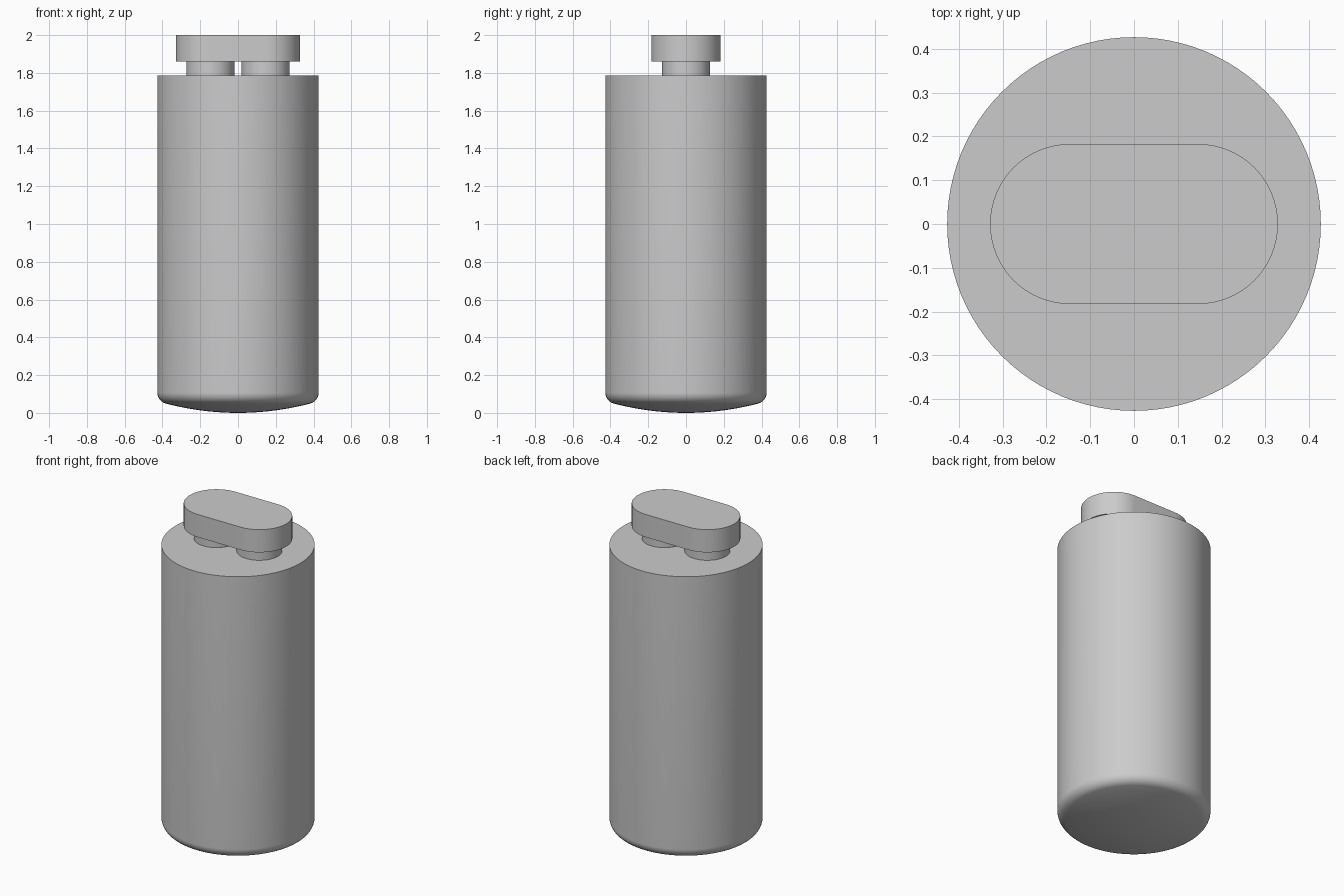
import bpy, bmesh
from math import sin, cos, pi, radians, sqrt

cube = bpy.data.objects.get("Cube")
if cube:
    bpy.data.objects.remove(cube, do_unlink=True)

grey = bpy.data.materials.new("plain_grey")
grey.use_nodes = True
grey.diffuse_color = (0.6, 0.6, 0.6, 1)
grey.node_tree.nodes["Principled BSDF"].inputs["Base Color"].default_value = (0.6, 0.6, 0.6, 1)

BODY_R, BODY_TOP = 0.427, 1.785
POST_X, POST_R = 0.146, 0.127
CAP_R, CAP_BOTTOM, CAP_TOP = 0.183, 1.86, 2.0


def finish(name, bm):
    bmesh.ops.recalc_face_normals(bm, faces=bm.faces)
    mesh = bpy.data.meshes.new(name)
    bm.to_mesh(mesh)
    bm.free()
    mesh.materials.append(grey)
    obj = bpy.data.objects.new(name, mesh)
    bpy.context.collection.objects.link(obj)
    bpy.ops.object.select_all(action='DESELECT')
    obj.select_set(True)
    bpy.context.view_layer.objects.active = obj
    bpy.ops.object.shade_smooth_by_angle(angle=radians(30))
    return obj


def lathe(name, profile, steps=96):
    """Spin an (r, z) profile, starting and ending on the axis, about z."""
    bm = bmesh.new()
    verts = [bm.verts.new((r, 0, z)) for r, z in profile]
    edges = [bm.edges.new(pair) for pair in zip(verts, verts[1:])]
    bmesh.ops.spin(bm, geom=verts + edges, cent=(0, 0, 0), axis=(0, 0, 1),
                   angle=2 * pi, steps=steps, use_merge=True)
    bmesh.ops.remove_doubles(bm, verts=bm.verts, dist=1e-5)
    return finish(name, bm)


def extrude(name, outline, z0, z1):
    """Extrude a closed (x, y) outline from z0 to z1."""
    bm = bmesh.new()
    face = bm.faces.new([bm.verts.new((x, y, z0)) for x, y in outline])
    top = bmesh.ops.extrude_face_region(bm, geom=[face], use_keep_orig=True)
    moved = [v for v in top["geom"] if isinstance(v, bmesh.types.BMVert)]
    bmesh.ops.translate(bm, verts=moved, vec=(0, 0, z1 - z0))
    return finish(name, bm)


def arc(cx, r, start, end, steps):
    angles = [start + (end - start) * i / steps for i in range(steps + 1)]
    return [(cx + r * cos(a), r * sin(a)) for a in angles]


# Body: shallow domed base, rounded lower edge, straight wall, flat top
dome_r, fillet = 1.5, 0.06
fillet_x = BODY_R - fillet
fillet_z = dome_r - sqrt((dome_r - fillet) ** 2 - fillet_x ** 2)
rim = fillet_x * dome_r / (dome_r - fillet)
tilt = fillet_x / (dome_r - fillet)
profile = [(rim * i / 10, dome_r - sqrt(dome_r ** 2 - (rim * i / 10) ** 2)) for i in range(11)]
start = -pi / 2 + math_tilt if (math_tilt := tilt) else 0
profile += [(x, z + fillet_z) for x, z in arc(fillet_x, fillet, start, 0, 10)[1:]]
profile += [(BODY_R, BODY_TOP), (0, BODY_TOP)]
lathe("body", profile)

# Two terminal posts
for name, x in (("right_post", -POST_X), ("left_post", POST_X)):
    extrude(name, arc(x, POST_R, 0, 2 * pi, 64)[:-1], BODY_TOP, CAP_BOTTOM)

# Slot-shaped bar across both posts
outline = arc(POST_X, CAP_R, -pi / 2, pi / 2, 32) + arc(-POST_X, CAP_R, pi / 2, 3 * pi / 2, 32)
extrude("top_bar", outline, CAP_BOTTOM, CAP_TOP)
